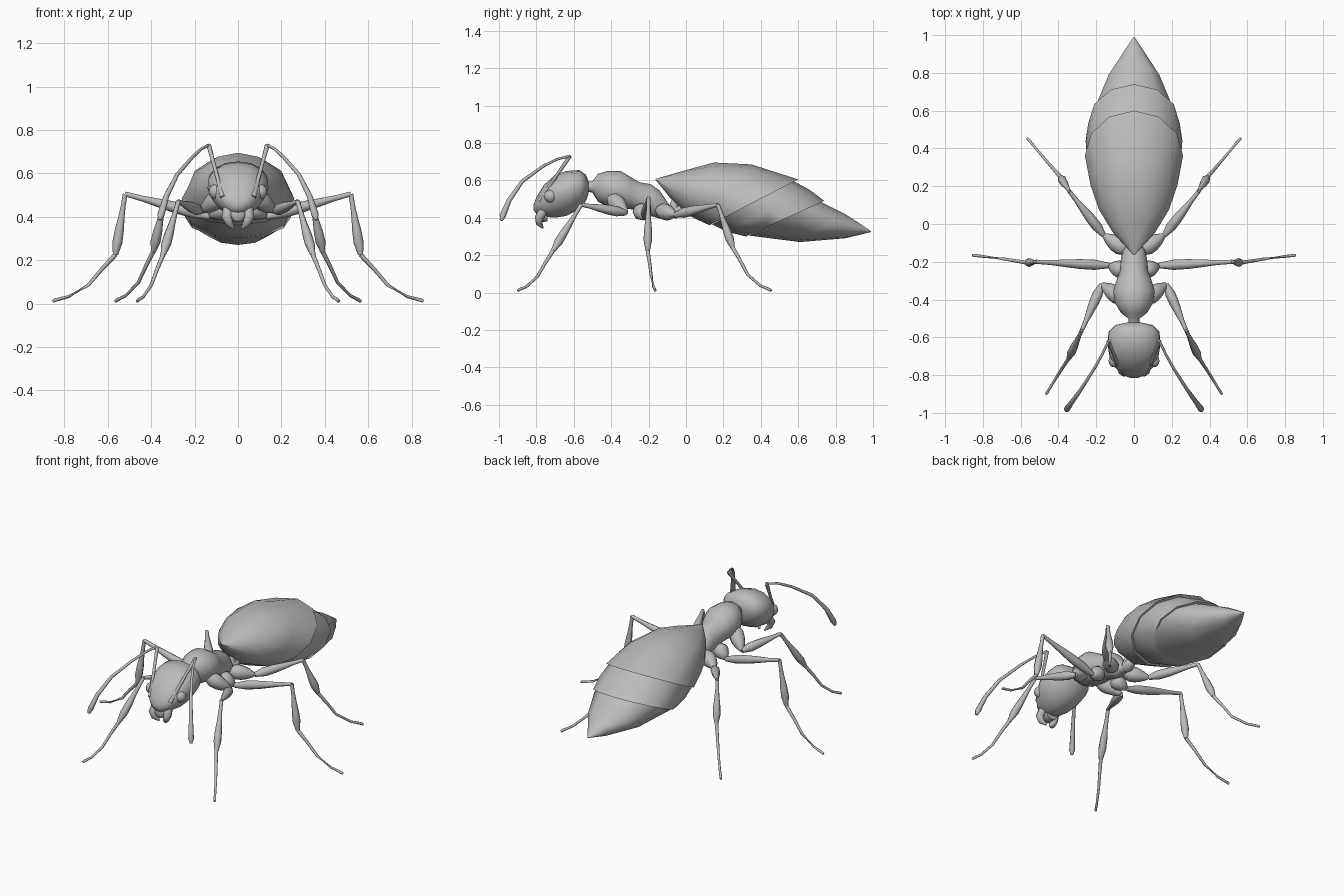
import bpy, bmesh, math
from mathutils import Vector

cube = bpy.data.objects.get("Cube")
if cube:
    bpy.data.objects.remove(cube, do_unlink=True)

grey = bpy.data.materials.new("plain grey")
grey.use_nodes = True
GREY = (0.5, 0.5, 0.5, 1)
grey.diffuse_color = GREY
grey.node_tree.nodes["Principled BSDF"].inputs["Base Color"].default_value = GREY


def finish(name, bm, mirror=False, angle=60):
    bmesh.ops.recalc_face_normals(bm, faces=bm.faces)
    mesh = bpy.data.meshes.new(name)
    bm.to_mesh(mesh)
    bm.free()
    mesh.materials.append(grey)
    ob = bpy.data.objects.new(name, mesh)
    bpy.context.collection.objects.link(ob)
    bpy.ops.object.select_all(action='DESELECT')
    ob.select_set(True)
    bpy.context.view_layer.objects.active = ob
    bpy.ops.object.shade_smooth_by_angle(angle=math.radians(angle))
    if mirror:
        ob.modifiers.new("mirror", 'MIRROR').use_clip = False
    return ob


def loft(name, rings, mirror=False, angle=60):
    """Skin a list of equal-sized point rings and close both ends."""
    bm = bmesh.new()
    loops = [[bm.verts.new(p) for p in ring] for ring in rings]
    n = len(loops[0])
    for a, b in zip(loops, loops[1:]):
        for i in range(n):
            j = (i + 1) % n
            bm.faces.new((a[i], a[j], b[j], b[i]))
    bm.faces.new(loops[0])
    bm.faces.new(loops[-1])
    return finish(name, bm, mirror, angle)


def angles(n):
    return [2 * math.pi * i / n for i in range(n)]


def body(name, sections, flare=0.0):
    """Upright oval sections (y, z, half width, half height)."""
    loft(name, [[(rx * math.cos(a) * (1 + flare * math.sin(a)), y, z + rz * math.sin(a))
                 for a in angles(16)] for y, z, rx, rz in sections])


def tube(name, points, radii, sides=8, mirror=True):
    """Round limb through points with a radius at each one."""
    pts = [Vector(p) for p in points]
    rings = []
    for i, p in enumerate(pts):
        d = (pts[min(i + 1, len(pts) - 1)] - pts[max(i - 1, 0)]).normalized()
        ref = Vector((1, 0, 0)) if abs(d.x) < 0.8 else Vector((0, 1, 0))
        u = (ref - d * ref.dot(d)).normalized()
        v = d.cross(u)
        rings.append([p + radii[i] * (u * math.cos(a) + v * math.sin(a)) for a in angles(sides)])
    loft(name, rings, mirror)


def spindle(name, start, end, radii):
    """Straight limb segment with evenly spaced radii."""
    a, b = Vector(start), Vector(end)
    n = len(radii) - 1
    tube(name, [a.lerp(b, i / n) for i in range(n + 1)], radii)


def shell(name, rims):
    """Slanted oval rims (top y, top z, bottom y, bottom z, half width)."""
    rings = []
    for yt, zt, yb, zb, w in rims:
        top, low = Vector((0, yt, zt)), Vector((0, yb, zb))
        mid, up = (top + low) / 2, (top - low) / 2
        rings.append([mid + up * math.cos(a) + Vector((w * math.sin(a), 0, 0)) for a in angles(12)])
    loft(name, rings, angle=50)


# Head, thorax and waist
body("head", [(-.52, .56, .03, .03), (-.535, .56, .1, .07), (-.57, .55, .135, .105),
              (-.64, .53, .14, .12), (-.7, .515, .13, .115), (-.76, .49, .1, .085),
              (-.8, .465, .06, .045), (-.815, .455, .02, .015)], flare=0.15)
body("thorax", [(-.54, .565, .03, .025), (-.5, .565, .03, .03), (-.47, .56, .07, .075),
                (-.42, .555, .1, .095), (-.35, .55, .11, .1), (-.29, .53, .09, .085),
                (-.25, .51, .075, .08), (-.19, .495, .07, .085), (-.14, .47, .06, .075),
                (-.1, .445, .035, .04), (-.07, .42, .025, .025)])
tube("waist", [(0, -.1, .425), (0, -.06, .43), (0, -.03, .44), (0, 0, .48)],
     [.02, .037, .03, .025], 10, mirror=False)
tube("waist_scale", [(0, -.06, .43), (0, -.065, .47), (0, -.07, .51)],
     [.03, .022, .004], mirror=False)

# Overlapping abdomen plates
shell("abdomen_front", [(-.165, .607, -.163, .603, .004), (0, .655, -.08, .5, .115),
                        (.15, .695, 0, .42, .185), (.35, .685, .06, .39, .23),
                        (.6, .605, .125, .36, .26)])
shell("abdomen_middle", [(.57, .598, .14, .365, .25), (.66, .55, .22, .325, .256),
                         (.74, .49, .32, .3, .243)])
shell("abdomen_rear", [(.72, .485, .335, .305, .235), (.85, .42, .61, .27, .155),
                       (.92, .375, .85, .29, .07), (.99, .327, .988, .323, .003)])

# Eyes and jaws
bm = bmesh.new()
bmesh.ops.create_uvsphere(bm, u_segments=12, v_segments=8, radius=1)
for v in bm.verts:
    v.co = Vector((.105 + v.co.x * .03, -.725 + v.co.y * .034, .515 + v.co.z * .034))
finish("eyes", bm, mirror=True)
tube("jaws", [(.045, -.765, .435), (.052, -.785, .4), (.04, -.785, .37), (.018, -.765, .345)],
     [.025, .024, .018, .005])
body("mouth_plate", [(-.74, .42, .04, .04), (-.79, .41, .035, .035), (-.8, .41, .02, .025)])

# Antennae
spindle("antenna_base", (.07, -.785, .49), (.135, -.62, .73), [.013, .009, .009, .011])
tube("antenna_tip", [(.135, -.62, .73), (.168, -.69, .713), (.21, -.765, .675),
                     (.28, -.875, .595), (.33, -.945, .495), (.355, -.98, .41), (.36, -.988, .385)],
     [.007, .007, .008, .01, .013, .017, .008])

# Legs: hip, thigh, knee, ankle, mid foot, toe
LEGS = {
    "front": ((.06, -.4, .51), (.17, -.32, .425), (.275, -.56, .47), (.345, -.71, .225),
              (.4, -.795, .085), (.465, -.9, .01)),
    "middle": ((.05, -.25, .45), (.13, -.22, .4), (.52, -.2, .505), (.565, -.205, .225),
               (.69, -.185, .085), (.855, -.165, .01)),
    "rear": ((.04, -.14, .44), (.16, -.06, .415), (.34, .17, .47), (.39, .25, .24),
             (.46, .33, .095), (.565, .455, .01)),
}
for side, (hip, thigh, knee, ankle, foot, toe) in LEGS.items():
    spindle(side + "_hip", hip, thigh, [.03, .046, .044, .032, .012])
    spindle(side + "_thigh", thigh, knee, [.014, .027, .026, .02, .013, .011])
    spindle(side + "_shin", knee, ankle, [.011, .011, .015, .021, .023, .012])
    a, f, t = Vector(ankle), Vector(foot), Vector(toe)
    bend = Vector((0, 0, .012))
    tube(side + "_foot", [a, a.lerp(f, .5) + bend * .3, f, f.lerp(t, .55) - bend,
                          t.lerp(f, .08), t],
         [.011, .009, .008, .007, .008, .007])
